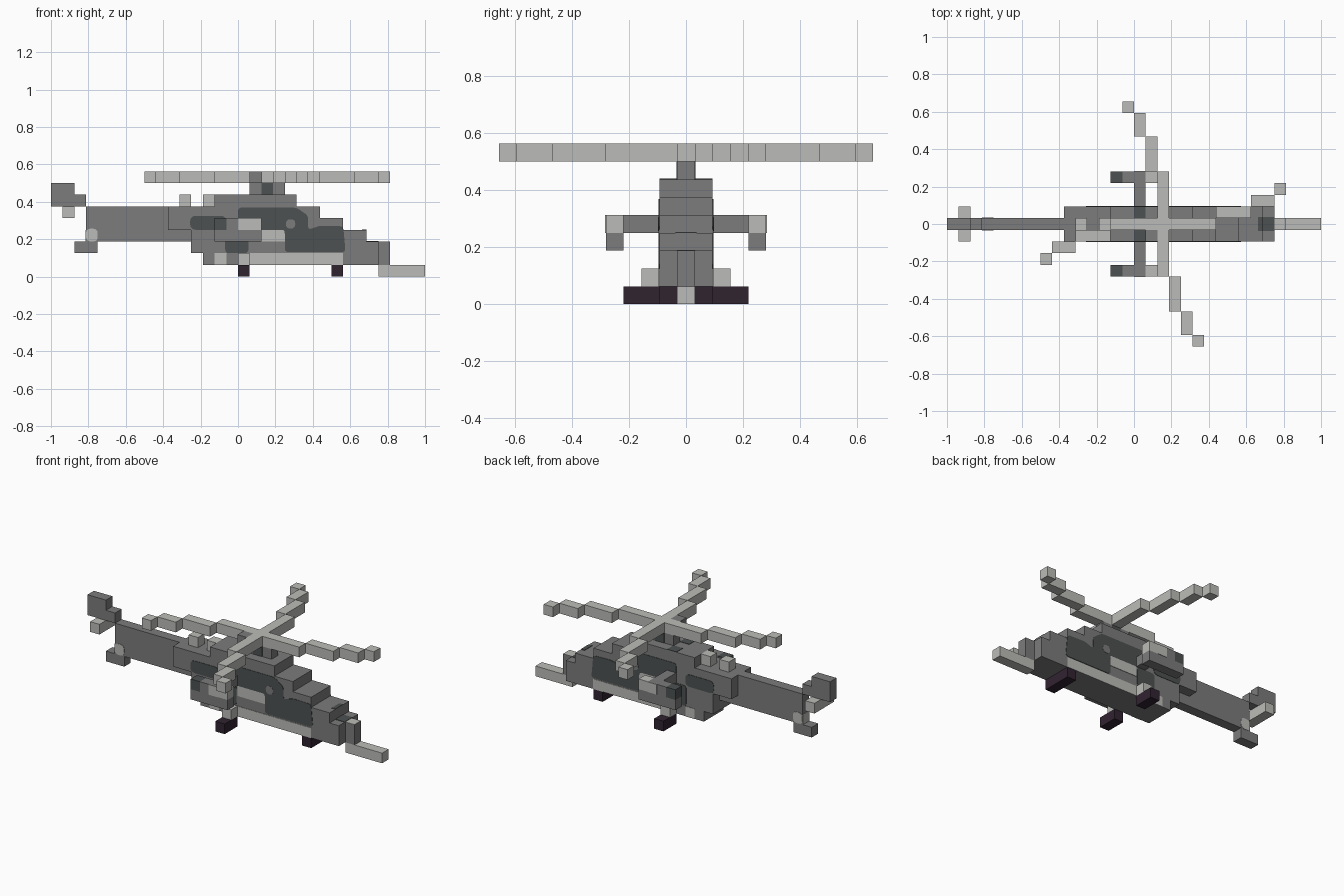
import bpy
import bmesh
from mathutils import Vector

U = 1 / 16  # one block

if "Cube" in bpy.data.objects:
    bpy.data.objects.remove(bpy.data.objects["Cube"])


def material(name, r, g, b):
    m = bpy.data.materials.new(name)
    m.use_nodes = True
    m.diffuse_color = (r, g, b, 1)
    m.node_tree.nodes["Principled BSDF"].inputs["Base Color"].default_value = (r, g, b, 1)
    return m


GREY = material("mid grey", 0.2, 0.2, 0.2)
LIGHT = material("light grey", 0.5, 0.5, 0.48)
DARK = material("dark slate", 0.075, 0.083, 0.083)
BLACK = material("plum black", 0.03, 0.017, 0.03)


def finish(name, bm, mat):
    bmesh.ops.recalc_face_normals(bm, faces=bm.faces)
    me = bpy.data.meshes.new(name)
    bm.to_mesh(me)
    bm.free()
    me.materials.append(mat)
    ob = bpy.data.objects.new(name, me)
    bpy.context.collection.objects.link(ob)
    return ob


def blocks(name, mat, *ranges):
    """Boxes given as x0, x1, y0, y1, z0, z1 in blocks."""
    bm = bmesh.new()
    for x0, x1, y0, y1, z0, z1 in ranges:
        made = bmesh.ops.create_cube(bm, size=1)["verts"]
        for v in made:
            v.co = Vector((x1 if v.co.x > 0 else x0,
                           y1 if v.co.y > 0 else y0,
                           z1 if v.co.z > 0 else z0)) * U
    return finish(name, bm, mat)


def prism(name, mat, points, y0, y1):
    """Side profile (x, z) extruded across y."""
    bm = bmesh.new()
    face = bm.faces.new([bm.verts.new((x * U, y0 * U, z * U)) for x, z in points])
    out = bmesh.ops.extrude_face_region(bm, geom=[face])["geom"]
    moved = [g for g in out if isinstance(g, bmesh.types.BMVert)]
    bmesh.ops.translate(bm, verts=moved, vec=(0, (y1 - y0) * U, 0))
    return finish(name, bm, mat)


def rounded(points, r):
    """Round every corner of a loop."""
    result = []
    for i, p in enumerate(points):
        p = Vector(p)
        a, b = Vector(points[i - 1]), Vector(points[(i + 1) % len(points)])
        a = p + (a - p).normalized() * r
        b = p + (b - p).normalized() * r
        for t in (0, 0.33, 0.67, 1):
            result.append(tuple(a * (1 - t) ** 2 + p * (2 * t * (1 - t)) + b * t * t))
    return result


def rect(x0, x1, z0, z1):
    return [(x0, z0), (x1, z0), (x1, z1), (x0, z1)]


def side_plates(name, mat, points, surface=1.5, thick=0.04):
    """The same thin patch on both flanks."""
    for side, s in (("right", -1), ("left", 1)):
        prism(side + "_" + name, mat, points, s * (surface - 0.02), s * (surface + thick))


# Stepped hull
prism("hull", GREY, [
    (-6, 4), (-4, 4), (-4, 2), (-3, 2), (-3, 1), (12, 1), (12, 3), (11, 3), (11, 4),
    (9, 4), (9, 5), (7, 5), (7, 6), (5, 6), (5, 7), (-2, 7), (-2, 6), (-6, 6)], -1.5, 1.5)

# Tail boom, fin and skid
prism("tail_boom", GREY, [
    (-4, 3), (-12, 3), (-12, 2), (-14, 2), (-14, 3), (-13, 3), (-13, 6), (-14, 6), (-16, 6),
    (-16, 8), (-14, 8), (-14, 7), (-13, 7), (-13, 6), (-4, 6)][:7] + [
    (-16, 6), (-16, 8), (-14, 8), (-14, 7), (-13, 7), (-13, 6.001), (-4, 6)], -0.5, 0.5)
blocks("tail_rotor", LIGHT, (-15, -14, -1.5, 1.5, 5, 6))
blocks("tail_light_end", LIGHT, (-13.04, -13, -0.5, 0.5, 3, 4))
side_plates("tail_light", LIGHT, rounded(rect(-13, -12, 3, 4.1), 0.4), 0.5)

# Roof fittings
blocks("roof_sensors", LIGHT, (-5, -4, -0.5, 0.5, 6, 7), (-3, -2, -0.5, 0.5, 6, 7))
for s in (-1, 1):
    blocks("roof_patch", DARK, (0, 1, min(s * 0.5, s * 1.5), max(s * 0.5, s * 1.5), 6.98, 7.04))

# Rotor mast and hub
blocks("rotor_mast", GREY, (1, 4, -0.5, 0.5, 7, 8))
side_plates("mast_patch", DARK, rect(2, 3, 7, 8), 0.5)
blocks("hub_fitting", GREY, (1, 2, -1.5, -0.5, 8, 9))

# Swept rotor blades: each run is start, end and sideways step from the hub
RUNS = [(0.5, 4.5, 0), (4.5, 7.5, 1), (7.5, 9.5, 2), (9.5, 10.5, 3)]
CX = 2.5
blocks("rotor_hub", LIGHT, (2, 3, -0.5, 0.5, 8, 9))
for s in (-1, 1):
    along_x, along_y = [], []
    for a, b, step in RUNS:
        lo, hi = sorted((s * a, s * b))
        along_x.append((CX + lo, CX + hi, s * step - 0.5, s * step + 0.5, 8, 9))
        along_y.append((CX - s * step - 0.5, CX - s * step + 0.5, lo, hi, 8, 9))
    blocks("long_blade", LIGHT, *along_x)
    blocks("cross_blade", LIGHT, *along_y)

# Stub wings, weapon pods, rear gear
for side, s in (("right", -1), ("left", 1)):
    def span(a, b):
        return min(s * a, s * b), max(s * a, s * b)
    blocks(side + "_wing", GREY, (0, 1, *span(1.5, 3.5), 4, 5))
    blocks(side + "_pod", GREY, (-1, 1, *span(3.5, 4.5), 4, 5), (-2, 2, *span(3.5, 4.5), 3, 4))
    blocks(side + "_pod_tail", DARK, (-2, -1, *span(3.5, 4.5), 4, 5))
    blocks(side + "_pod_nose", LIGHT, (1, 2, *span(3.5, 4.5), 4, 5))
    blocks(side + "_gear_leg", LIGHT, (0, 1, *span(1.5, 2.5), 1, 2))
    blocks(side + "_rear_wheel", BLACK, (0, 1, *span(1.5, 3.5), 0, 1))
side_plates("pod_panel", LIGHT, rect(0, 1, 4, 5), 4.5)
blocks("front_wheel", BLACK, (8, 9, -1.5, 1.5, 0, 1))

# Nose post and gun
blocks("nose_post", GREY, (12, 13, -0.5, 0.5, 1, 2.97))
blocks("nose_post_cap", LIGHT, (12, 13, -0.5, 0.5, 2.97, 3))
blocks("gun", LIGHT, (12, 16, -0.5, 0.5, 0, 1))

# Camouflage and pale panels on the flanks
side_plates("rear_camo", DARK, rounded(rect(-4.1, -1, 4, 5.2), 0.5))
side_plates("belly_camo", DARK, rounded(rect(-1.1, 0.9, 2, 4), 0.35))
side_plates("front_camo", DARK, rounded([
    (0, 4), (0, 5.9), (5, 5.9), (6, 5.2), (6, 4), (7, 4.35),
    (9, 4.3), (9.2, 2.1), (4, 2.1), (4, 4)], 0.3))
side_plates("camo_dot", GREY, rounded(rect(4.1, 4.9, 4.1, 4.9), 0.38), 1.5, 0.06)
side_plates("lower_stripe", LIGHT, rect(1, 9, 1, 2))
side_plates("mid_panel", LIGHT, rect(1, 4, 3, 4))
side_plates("belly_panel", LIGHT, rect(-2, -1, 1, 2))

# Dark sensor patch on the nose steps
blocks("nose_patch", DARK, (11, 12, -0.6, 0.6, 2.98, 3.04), (10.6, 11, -0.6, 0.6, 3.98, 4.04))
